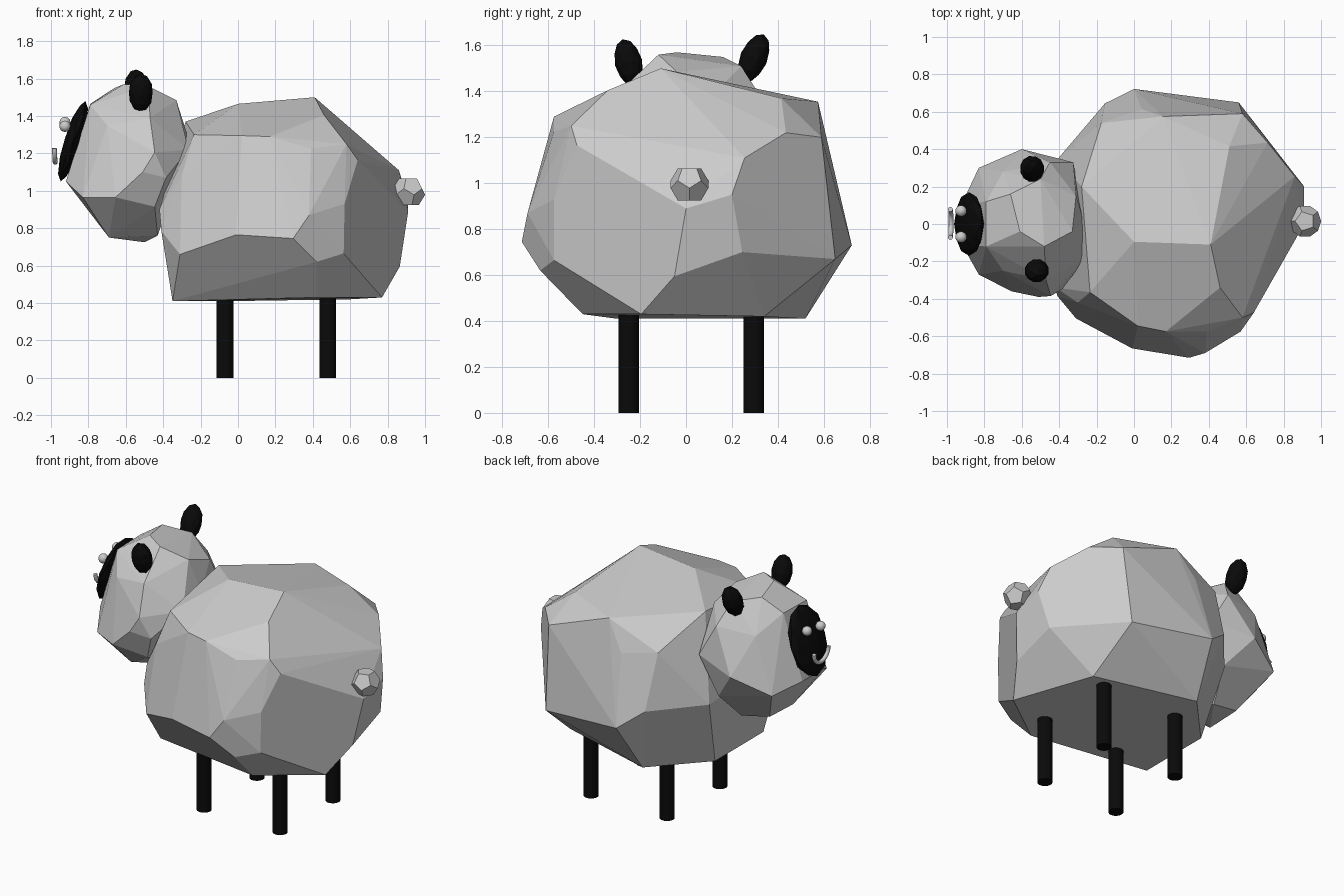
import bpy, bmesh, math
from mathutils import Matrix, Vector

if "Cube" in bpy.data.objects:
    bpy.data.objects.remove(bpy.data.objects["Cube"])

black = bpy.data.materials.new("black")
black.diffuse_color = (0.003, 0.003, 0.003, 1)
black.use_nodes = True
black.node_tree.nodes["Principled BSDF"].inputs["Base Color"].default_value = black.diffuse_color


def finish(bm, name, mat=None, smooth=False):
    bmesh.ops.recalc_face_normals(bm, faces=bm.faces)
    for f in bm.faces:
        f.smooth = smooth
    me = bpy.data.meshes.new(name)
    bm.to_mesh(me)
    bm.free()
    ob = bpy.data.objects.new(name, me)
    bpy.context.collection.objects.link(ob)
    if mat:
        me.materials.append(mat)
    return ob


def faceted(name, points, mat=None):
    """Wrap loose corner points in a convex, flat-faced boulder."""
    bm = bmesh.new()
    for p in points:
        bm.verts.new(p)
    bmesh.ops.convex_hull(bm, input=bm.verts)
    bmesh.ops.delete(bm, geom=[v for v in bm.verts if not v.link_faces], context='VERTS')
    bmesh.ops.dissolve_limit(bm, angle_limit=math.radians(4), verts=bm.verts, edges=bm.edges)
    return finish(bm, name, mat)


def ellipsoid(name, loc, radii, tilt=(0, 'X'), sub=2, mat=None, smooth=False):
    bm = bmesh.new()
    m = (Matrix.Translation(loc) @ Matrix.Rotation(math.radians(tilt[0]), 4, tilt[1])
         @ Matrix.Diagonal((*radii, 1)))
    bmesh.ops.create_icosphere(bm, subdivisions=sub, radius=1, matrix=m)
    return finish(bm, name, mat, smooth)


# Woolly body: upper, rump, belly and front corners
top = [(0, -.095, 1.465), (.41, -.11, 1.50), (.46, -.34, 1.405), (.51, .415, 1.37),
       (.155, .575, 1.355), (-.28, .2, 1.37), (-.235, -.365, 1.30), (.02, -.545, 1.295),
       (.17, -.575, 1.29), (.58, -.5, 1.25), (.39, -.575, 1.225)]
rump = [(.715, .435, 1.22), (.86, .255, 1.11), (.91, .20, .95), (.91, 0, .89),
        (.86, .245, .70), (.865, -.05, .595), (.64, -.475, 1.165), (.57, -.575, .93),
        (.58, .59, 1.2), (.56, .65, .67)]
sides = [(0, .722, .73), (-.155, .645, .85), (-.175, .54, 1.2), (.04, .615, 1.17),
         (-.01, -.665, .765), (.295, -.715, .745), (.42, -.635, .62), (.565, -.575, .665),
         (.38, -.69, .87), (-.31, -.505, .66)]
chest = [(-.41, -.385, .785), (-.42, -.34, .90), (-.30, -.42, 1.085), (-.41, .345, .85)]
belly = [(.77, -.195, .43), (.60, .34, .42), (-.05, .52, .41), (-.35, .20, .41),
         (-.35, -.30, .41), (.42, -.45, .43)]
faceted("body", top + rump + sides + chest + belly)

# Head
crown = [(-.61, -.04, 1.57), (-.48, -.12, 1.56), (-.66, .16, 1.55), (-.5, .24, 1.51),
         (-.33, -.04, 1.485), (-.31, .15, 1.42), (-.79, .12, 1.465), (-.79, -.12, 1.46),
         (-.70, -.25, 1.35), (-.47, -.30, 1.39), (-.70, .28, 1.35), (-.45, .33, 1.37)]
cheeks = [(-.265, 0, 1.28), (-.265, -.19, 1.22), (-.385, -.35, 1.07), (-.51, -.39, 1.10),
          (-.445, -.385, 1.205), (-.60, .40, 1.10), (-.325, .33, 1.15), (-.83, .30, 1.0),
          (-.83, -.27, .965), (-.92, .11, 1.05), (-.92, -.11, 1.05), (-.655, -.36, .965)]
jaw = [(-.445, -.30, .915), (-.43, 0, .76), (-.50, .14, .725), (-.69, .12, .76),
       (-.69, -.12, .75), (-.445, .30, .90)]
faceted("head", crown + cheeks + jaw)

# Dark face, ears and eyes
ellipsoid("face", (-.882, 0, 1.265), (.048, .17, .225), (17, 'Y'), mat=black)
ellipsoid("right_ear", (-.52, -.25, 1.525), (.066, .06, .105), (14, 'X'), mat=black)
ellipsoid("left_ear", (-.545, .295, 1.545), (.066, .06, .112), (-23, 'X'), mat=black)
for side, y, z in (("right", -.07, 1.345), ("left", .07, 1.365)):
    ellipsoid(side + "_eye", (-.925, y, z), (.03, .03, .03), sub=3, smooth=True)

# Smile: a bent tube
cu = bpy.data.curves.new("mouth", 'CURVE')
cu.dimensions = '3D'
cu.bevel_depth = .013
cu.bevel_resolution = 3
cu.use_fill_caps = True
sp = cu.splines.new('POLY')
n = 17
sp.points.add(n - 1)
for i, p in enumerate(sp.points):
    a = math.pi * (1 + i / (n - 1))
    p.co = (-.982 - .004 * math.sin(a), .075 * math.cos(a) + .003, 1.228 + .075 * math.sin(a), 1)
bpy.context.collection.objects.link(bpy.data.objects.new("mouth", cu))

# Tail: twelve-sided ball made from the face centres of an icosahedron
bm = bmesh.new()
bmesh.ops.create_icosphere(bm, subdivisions=1, radius=1)
dirs = [f.calc_center_median().normalized() for f in bm.faces]
bm.free()
faceted("tail", [Vector((.914, .015, .995)) + d * .088 for d in dirs])

# Legs
for xn, x in (("front", -.07), ("back", .48)):
    for yn, y in (("right", -.25), ("left", .295)):
        bpy.ops.mesh.primitive_cylinder_add(vertices=24, radius=.045, depth=.5, location=(x, y, .25))
        leg = bpy.context.object
        leg.name = f"{xn}_{yn}_leg"
        leg.data.materials.append(black)
        bpy.ops.object.shade_smooth_by_angle()
